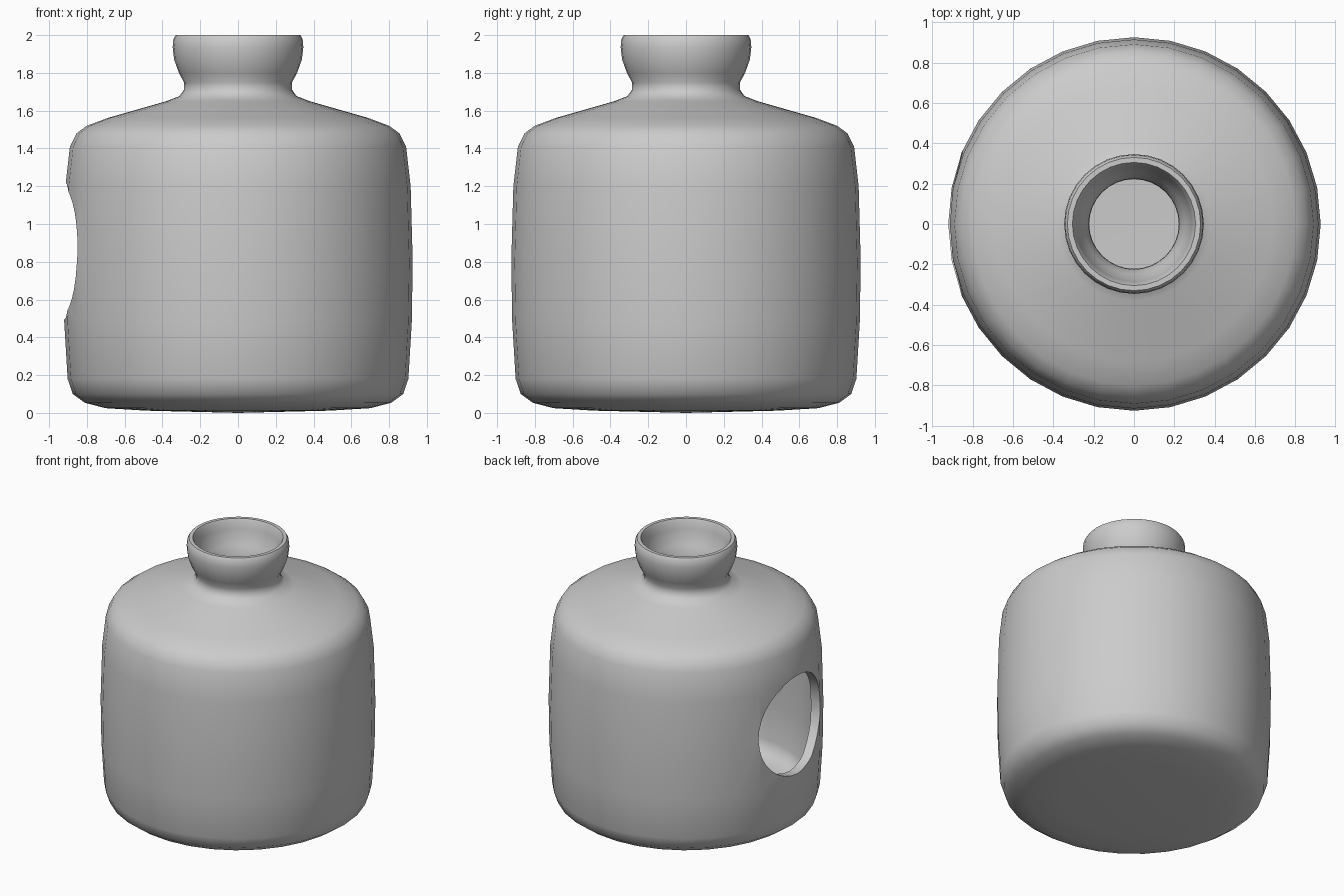
import bpy, bmesh, math

if "Cube" in bpy.data.objects:
    bpy.data.objects.remove(bpy.data.objects["Cube"])

SIDES = 32


def lathe(name, profile):
    """Revolve (radius, z) points around z; points at radius 0 become poles."""
    bm = bmesh.new()
    rings = []
    for r, z in profile:
        if r == 0:
            rings.append([bm.verts.new((0, 0, z))] * SIDES)
        else:
            rings.append([bm.verts.new((r * math.cos(2 * math.pi * i / SIDES),
                                        r * math.sin(2 * math.pi * i / SIDES), z))
                          for i in range(SIDES)])
    for a, b in zip(rings, rings[1:]):
        for i in range(SIDES):
            j = (i + 1) % SIDES
            bm.faces.new(list(dict.fromkeys((a[i], a[j], b[j], b[i]))))
    bmesh.ops.recalc_face_normals(bm, faces=bm.faces)
    mesh = bpy.data.meshes.new(name)
    bm.to_mesh(mesh)
    bm.free()
    obj = bpy.data.objects.new(name, mesh)
    bpy.context.collection.objects.link(obj)
    return obj


# Outer skin from the base up to the lip
outer = [(0, 0), (0.49, 0.012), (0.70, 0.025), (0.81, 0.053), (0.875, 0.10),
         (0.902, 0.18), (0.92, 0.48), (0.925, 0.80), (0.914, 1.20), (0.89, 1.41),
         (0.855, 1.48), (0.80, 1.52), (0.685, 1.563), (0.38, 1.65), (0.31, 1.677),
         (0.287, 1.71), (0.286, 1.75), (0.313, 1.80), (0.338, 1.87),
         (0.346, 1.935), (0.342, 1.98), (0.33, 2.0)]
# Inner skin from the lip down to the floor
inner = [(0.305, 2.0), (0.295, 1.98), (0.285, 1.93), (0.275, 1.88), (0.25, 1.82),
         (0.225, 1.765), (0.222, 1.71), (0.237, 1.655), (0.29, 1.61), (0.36, 1.585),
         (0.66, 1.50), (0.77, 1.455), (0.82, 1.40), (0.848, 1.20), (0.857, 0.80),
         (0.853, 0.48), (0.84, 0.20), (0.82, 0.14), (0.77, 0.105), (0.68, 0.085),
         (0.4, 0.07), (0, 0.07)]
jar = lathe("jar", outer + inner)

# Round opening through the left wall
bpy.ops.mesh.primitive_cylinder_add(vertices=32, radius=0.362, depth=0.8,
                                    location=(-0.95, 0, 0.855),
                                    rotation=(0, math.pi / 2, 0))
cutter = bpy.context.object
cutter.name = "opening_cutter"
cutter.hide_render = True

cut = jar.modifiers.new("opening", 'BOOLEAN')
cut.operation = 'DIFFERENCE'
cut.solver = 'EXACT'
cut.object = cutter
bpy.ops.object.select_all(action='DESELECT')
jar.select_set(True)
bpy.context.view_layer.objects.active = jar
bpy.ops.object.modifier_apply(modifier=cut.name)
bpy.data.objects.remove(cutter)

# Smooth skin with a crisp edge around the opening
bpy.ops.object.shade_smooth_by_angle(angle=math.radians(40))
